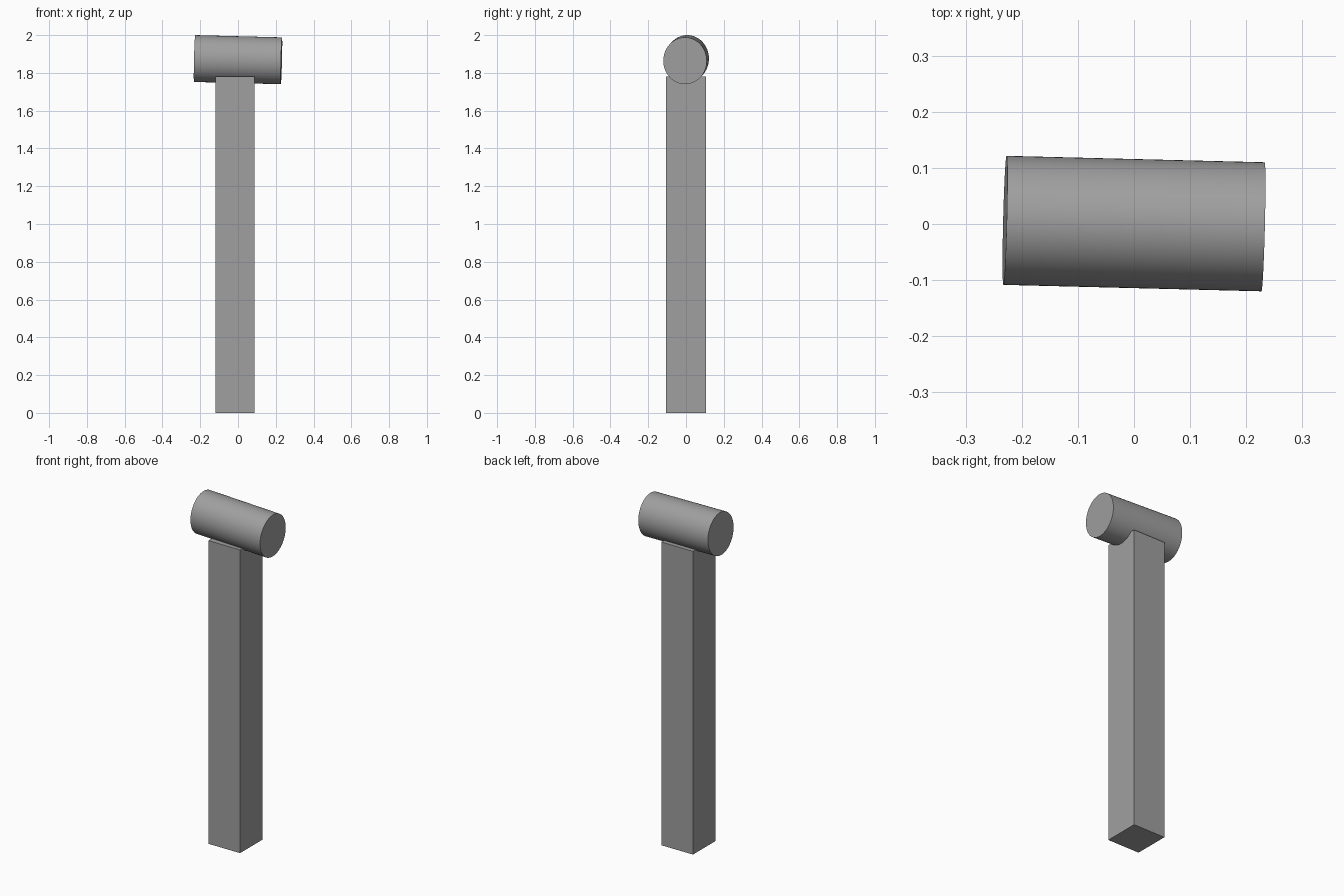
import bpy
from mathutils import Vector

cube = bpy.data.objects.get("Cube")
if cube:
    bpy.data.objects.remove(cube, do_unlink=True)

grey = bpy.data.materials.new("plain grey")
grey.use_nodes = True
colour = (0.35, 0.35, 0.35, 1)
grey.diffuse_color = colour
grey.node_tree.nodes["Principled BSDF"].inputs["Base Color"].default_value = colour


def finish(name, scale):
    ob = bpy.context.object
    ob.name = name
    ob.scale = scale
    ob.data.materials.append(grey)
    bpy.ops.object.transform_apply(location=False, rotation=False, scale=True)
    return ob


# Square handle
bpy.ops.mesh.primitive_cube_add(size=1, location=(-0.016, 0, 0.89))
finish("handle", (0.206, 0.21, 1.78))

# Slightly oval, slightly tilted head lying across the handle
left_end = Vector((-0.23, 0.0065, 1.876))
right_end = Vector((0.23, -0.005, 1.864))
axis = right_end - left_end
bpy.ops.mesh.primitive_cylinder_add(vertices=64, radius=1, depth=1,
                                    location=(left_end + right_end) / 2)
head = finish("head", (0.124, 0.115, axis.length))
head.rotation_euler = axis.to_track_quat("Z", "Y").to_euler()

# Keep the oval's tall direction upright
side = Vector((0, 0, 1)).cross(axis).normalized()
up = axis.normalized().cross(side)
frame = head.rotation_euler.to_matrix()
frame.col[0], frame.col[1], frame.col[2] = -up, side, axis.normalized()
head.rotation_euler = frame.to_euler()
bpy.ops.object.shade_smooth_by_angle()
